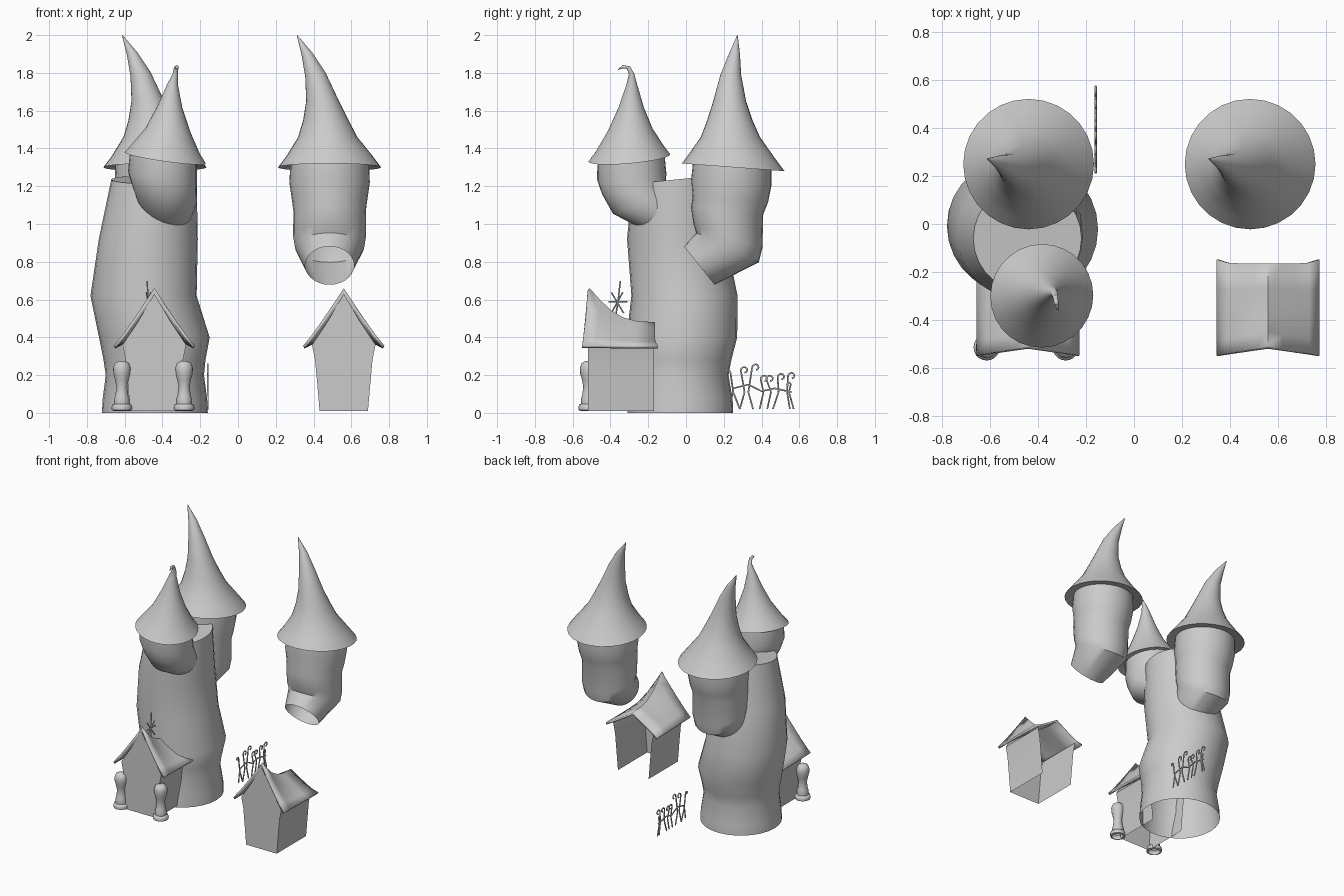
import bpy, bmesh, math
from mathutils import Vector

if "Cube" in bpy.data.objects:
    bpy.data.objects.remove(bpy.data.objects["Cube"])

SIDES = 28


def finish(name, bm, angle=40):
    """Turn a bmesh into a shaded object."""
    bmesh.ops.recalc_face_normals(bm, faces=bm.faces)
    me = bpy.data.meshes.new(name)
    bm.to_mesh(me)
    bm.free()
    ob = bpy.data.objects.new(name, me)
    bpy.context.collection.objects.link(ob)
    bpy.ops.object.select_all(action='DESELECT')
    ob.select_set(True)
    bpy.context.view_layer.objects.active = ob
    bpy.ops.object.shade_smooth_by_angle(angle=math.radians(angle))
    return ob


def loft(name, rings, sides=SIDES, cap_top=False, angle=40):
    """Skin round rings given as (centre, radius, axis)."""
    bm = bmesh.new()
    prev = None
    for c, r, n in rings:
        n = Vector(n).normalized()
        u = (Vector((1, 0, 0)) - n * n.x).normalized()
        v = n.cross(u)
        ring = []
        for i in range(sides):
            a = 2 * math.pi * i / sides
            ring.append(bm.verts.new(Vector(c) + r * (u * math.cos(a) + v * math.sin(a))))
        if prev:
            for i in range(sides):
                j = (i + 1) % sides
                bm.faces.new((prev[i], prev[j], ring[j], ring[i]))
        prev = ring
    if cap_top:
        bm.faces.new(prev)
    return finish(name, bm, angle)


def copy_at(ob, name, dx):
    dup = ob.copy()
    dup.name = name
    dup.location.x += dx
    bpy.context.collection.objects.link(dup)


UP = (0, 0, 1)

# Crooked main tower, open at the bottom
loft("main_tower", [
    ((-.44, -.03, 0), .28, UP), ((-.44, -.03, .07), .277, UP),
    ((-.44, -.035, .2), .26, UP), ((-.442, -.03, .28), .27, UP),
    ((-.443, -.022, .4), .293, UP), ((-.50, -.008, .62), .281, UP),
    ((-.475, -.05, .92), .262, UP), ((-.445, -.06, 1.235), .226, (0, -.1, 1)),
], cap_top=True)

# Large rear turret: bent body, tilted witch-hat roof
X = -.44
body = loft("large_turret_body", [
    ((X, .07, .78), .13, (0, 1.25, 1)), ((X, .22, .875), .183, (0, .47, 1)),
    ((X, .222, .935), .193, (0, .35, 1)), ((X, .218, 1.07), .192, (0, .1, 1)),
    ((X, .235, 1.13), .2, (0, .08, 1)), ((X, .24, 1.22), .213, (0, .07, 1)),
    ((X, .245, 1.32), .208, (0, .07, 1)),
])
roof = loft("large_turret_roof", [
    ((X, .245, 1.31), .205, (0, .07, 1)),
    ((X, .25, 1.30), .273, (0, .075, 1)), ((X, .247, 1.36), .228, (0, .075, 1)),
    ((X - .01, .235, 1.46), .157, UP), ((X - .02, .232, 1.55), .12, UP),
    ((X - .037, .231, 1.65), .087, UP), ((X - .075, .237, 1.79), .055, (-.2, 0, 1)),
    ((X - .12, .257, 1.9), .029, (-.3, .1, 1)), ((X - .172, .272, 1.998), .002, (-.4, .1, 1)),
])
copy_at(body, "spare_turret_body", .925)
copy_at(roof, "spare_turret_roof", .925)

# Small front turret
T = (.14, -.09, 1)
loft("small_turret_body", [
    ((-.36, -.15, 1.06), .12, (0, -1, 1)), ((-.375, -.245, 1.125), .158, (.05, -.5, 1)),
    ((-.39, -.275, 1.19), .172, (.1, -.2, 1)), ((-.4, -.287, 1.25), .184, T),
    ((-.395, -.292, 1.36), .178, T),
])
loft("small_turret_roof", [
    ((-.39, -.295, 1.355), .176, T), ((-.385, -.30, 1.35), .217, T),
    ((-.382, -.298, 1.40), .18, T), ((-.37, -.295, 1.50), .118, (.1, -.05, 1)),
    ((-.36, -.29, 1.62), .066, (.1, 0, 1)), ((-.346, -.287, 1.74), .028, (.1, 0, 1)),
    ((-.332, -.288, 1.795), .014, UP), ((-.328, -.305, 1.828), .011, (0, -.7, 1)),
    ((-.324, -.335, 1.832), .009, (0, -1, 0)), ((-.318, -.36, 1.818), .002, (0, -1, -.7)),
])

# Gatehouse walls: front with gable plus two sides, open back and floor
HX = -.443
bm = bmesh.new()
profile = [(.128, .01), (.14, .15), (.152, .28), (.168, .36)]
gable = [(.085, .485), (0, .63)]
half = profile + gable
outline = [(x, z) for x, z in half] + [(-x, z) for x, z in half[-2::-1]]
front = [bm.verts.new((HX + x, -.52, z)) for x, z in outline]
bm.faces.new(front)
for s in (1, -1):
    f = [bm.verts.new((HX + s * x, -.52, z)) for x, z in profile]
    b = [bm.verts.new((HX + s * x, -.17, z)) for x, z in profile]
    for i in range(3):
        bm.faces.new((f[i], f[i + 1], b[i + 1], b[i]))
bmesh.ops.remove_doubles(bm, verts=bm.verts, dist=.0005)
walls = finish("gatehouse_walls", bm)

# Gatehouse roof: sagging ridge, slightly flared eaves
bm = bmesh.new()
stations = [(0, .66), (.17, .595), (.34, .54), (.52, .505), (.7, .487), (1, .48)]
us = [-1, -.8, -.55, -.28, 0, .28, .55, .8, 1]
rows = []
for t, ridge in stations:
    row = []
    for u in us:
        k = 1 - abs(u)
        y0, y1 = -.55 + .04 * k, -.148 - .017 * min(1, 4 * k)
        z = .355 + (ridge - .355) * k ** 1.08
        row.append(bm.verts.new((HX + .215 * u, y0 + (y1 - y0) * t, z)))
    if rows:
        for i in range(len(us) - 1):
            bm.faces.new((rows[-1][i], rows[-1][i + 1], row[i + 1], row[i]))
    rows.append(row)
house_roof = finish("gatehouse_roof", bm)
sol = house_roof.modifiers.new("thickness", 'SOLIDIFY')
sol.thickness = .016
sol.offset = -1
copy_at(walls, "spare_house_walls", 1.003)
copy_at(house_roof, "spare_house_roof", 1.003)

# Two gate pillars
for side, px in (("left", -.615), ("right", -.285)):
    prof = [(.04, .01), (.053, .015), (.055, .03), (.05, .044), (.04, .048), (.041, .075),
            (.034, .095), (.029, .14), (.036, .175), (.045, .21), (.046, .24),
            (.037, .264), (.018, .274), (.001, .276)]
    loft(side + "_gate_pillar", [((px, -.515, z), r, UP) for r, z in prof], 20, angle=50)


def rods(name, paths, depth):
    """Thin round rods along 3D paths, tapered by nothing."""
    cu = bpy.data.curves.new(name, 'CURVE')
    cu.dimensions = '3D'
    cu.bevel_depth = depth
    cu.bevel_resolution = 1
    cu.use_fill_caps = True
    for p in paths:
        sp = cu.splines.new('POLY')
        sp.points.add(len(p) - 1)
        for q, co in zip(sp.points, p):
            q.co = (*co, 1)
    ob = bpy.data.objects.new(name, cu)
    bpy.context.collection.objects.link(ob)


# Finial star on the gatehouse ridge
c = Vector((-.475, -.36, .588))
rods("roof_finial", [
    [c + Vector((.01, -.015, -.09)), c, c + Vector((-.006, .012, .11))],
    [c + Vector((0, -.05, 0)), c + Vector((0, .05, 0))],
    [c + Vector((-.01, -.035, .05)), c + Vector((.01, .03, -.06))],
    [c + Vector((.012, .025, .05)), c + Vector((-.01, -.03, -.05))],
], .004)

# Curled ironwork fence: stems ending in hooks
FX = -.16
stems = [(.285, .25, .235, .215, -1), (.285, .31, .29, .225, 1), (.355, .33, .35, .24, 1),
         (.39, .41, .395, .18, 1), (.43, .45, .425, .18, 1), (.46, .49, .485, .19, 1),
         (.55, .535, .54, .195, 1), (.57, .545, .555, .15, -1)]
paths = []
for y0, y1, y2, top, s in stems:
    p = [(FX, y0, .02), (FX, y1, .11), (FX, y2, top)]
    r = .02 if s > 0 else .012
    for k in range(1, 10):
        a = math.pi - k * math.pi / 6
        rr = r * (1 - .05 * k)
        p.append((FX, y2 + s * (r + rr * math.cos(a)), top + rr * math.sin(a)))
    paths.append(p)
paths.append([(FX, .235, .03), (FX, .25, .13), (FX, .33, .15), (FX, .40, .115), (FX, .47, .13), (FX, .56, .11)])
rods("iron_fence", paths, .005)
